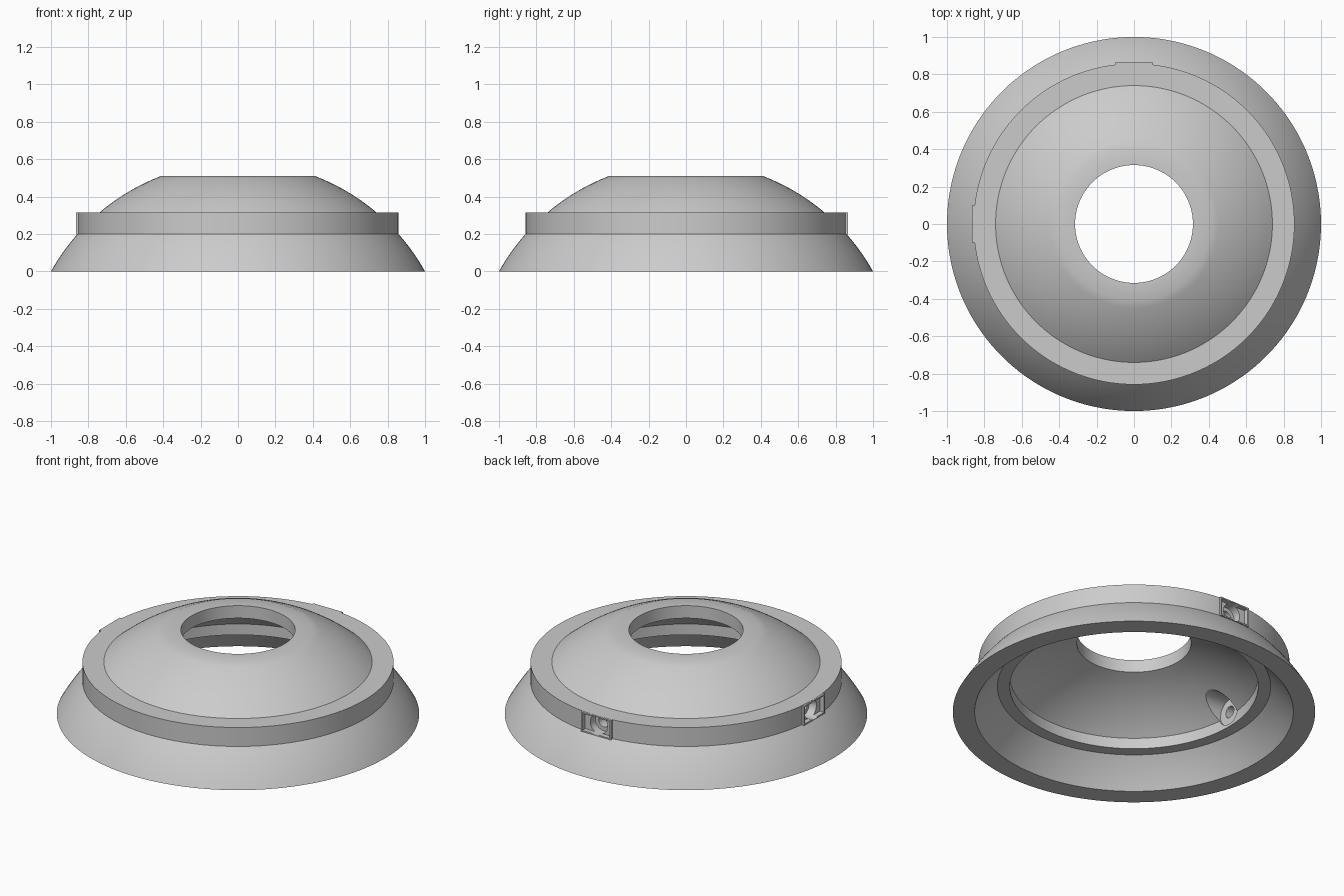
import bpy, bmesh, math
from mathutils import Matrix, Vector

if "Cube" in bpy.data.objects:
    bpy.data.objects.remove(bpy.data.objects["Cube"])

SEG = 160
CZ = -0.56                      # shared centre height of both dome spheres
R_OUT, R_IN = 1.146, 1.0425     # outer and inner dome radii
PORT_Z = 0.255

grey = bpy.data.materials.new("light_grey")
grey.diffuse_color = (0.6, 0.6, 0.6, 1)
grey.use_nodes = True
grey.node_tree.nodes["Principled BSDF"].inputs["Base Color"].default_value = grey.diffuse_color


def radius_at(R, z):
    return math.sqrt(R * R - (z - CZ) ** 2)


def height_at(R, r):
    return CZ + math.sqrt(R * R - r * r)


def arc(R, z0, z1, n):
    """Profile points on a dome sphere between two heights."""
    zs = [z0 + (z1 - z0) * i / n for i in range(n + 1)]
    return [(radius_at(R, z), z) for z in zs]


def make_object(name, bm):
    bmesh.ops.recalc_face_normals(bm, faces=bm.faces)
    mesh = bpy.data.meshes.new(name)
    bm.to_mesh(mesh)
    bm.free()
    mesh.materials.append(grey)
    ob = bpy.data.objects.new(name, mesh)
    bpy.context.collection.objects.link(ob)
    return ob


def lathe(name, profile):
    """Revolve a closed profile around z."""
    bm = bmesh.new()
    rings = []
    for r, z in profile:
        rings.append([bm.verts.new((r * math.cos(2 * math.pi * i / SEG),
                                    r * math.sin(2 * math.pi * i / SEG), z))
                      for i in range(SEG)])
    for a, b in zip(rings, rings[1:] + rings[:1]):
        for i in range(SEG):
            j = (i + 1) % SEG
            bm.faces.new((a[i], a[j], b[j], b[i]))
    return make_object(name, bm)


def box(name, x0, x1, half, z0, z1, angle):
    """Box reaching outwards along x, turned about z."""
    bm = bmesh.new()
    bmesh.ops.create_cube(bm, size=1)
    bmesh.ops.scale(bm, vec=(x1 - x0, 2 * half, z1 - z0), verts=bm.verts)
    bmesh.ops.translate(bm, vec=((x0 + x1) / 2, 0, (z0 + z1) / 2), verts=bm.verts)
    bmesh.ops.rotate(bm, matrix=Matrix.Rotation(angle, 3, 'Z'), verts=bm.verts)
    return make_object(name, bm)


def rod(name, x0, x1, r, angle):
    """Cylinder lying along x at port height, turned about z."""
    bm = bmesh.new()
    bmesh.ops.create_cone(bm, cap_ends=True, segments=32, radius1=r, radius2=r, depth=x1 - x0)
    bmesh.ops.rotate(bm, matrix=Matrix.Rotation(math.pi / 2, 3, 'Y'), verts=bm.verts)
    bmesh.ops.translate(bm, vec=((x0 + x1) / 2, 0, PORT_Z), verts=bm.verts)
    bmesh.ops.rotate(bm, matrix=Matrix.Rotation(angle, 3, 'Z'), verts=bm.verts)
    return make_object(name, bm)


def boolean(target, tool, operation):
    mod = target.modifiers.new(tool.name, 'BOOLEAN')
    mod.operation = operation
    mod.solver = 'EXACT'
    mod.object = tool
    bpy.context.view_layer.objects.active = target
    bpy.ops.object.modifier_apply(modifier=mod.name)
    bpy.data.objects.remove(tool)


# Domed shell with a banded collar and an inner ledge
profile = arc(R_OUT, 0, height_at(R_OUT, 0.858), 8)
profile += [(0.858, 0.315)]
profile += arc(R_OUT, 0.315, 0.51, 12)
profile += [(0.315, 0.51)]
profile += arc(R_IN, height_at(R_IN, 0.315), height_at(R_IN, 0.685), 12)
profile += [(0.685, 0.16)]
profile += arc(R_IN, 0.16, 0, 8)
shell = lathe("domed_collar_shell", profile)

# Two side ports, at the left and at the back
for angle in (math.pi, math.pi / 2):
    boolean(shell, box("port_block", 0.80, 0.866, 0.10, 0.196, 0.314, angle), 'UNION')
    boolean(shell, box("port_recess", 0.838, 0.95, 0.092, 0.204, 0.306, angle), 'DIFFERENCE')
    boolean(shell, rod("port_bore", 0.79, 0.95, 0.058, angle), 'DIFFERENCE')
    boolean(shell, rod("inner_pocket", 0.42, 0.69, 0.08, angle), 'DIFFERENCE')
    boolean(shell, rod("through_hole", 0.60, 0.85, 0.035, angle), 'DIFFERENCE')

# Smooth domes, crisp rims
bpy.ops.object.select_all(action='DESELECT')
shell.select_set(True)
bpy.context.view_layer.objects.active = shell
bpy.ops.object.shade_smooth_by_angle(angle=math.radians(25))
